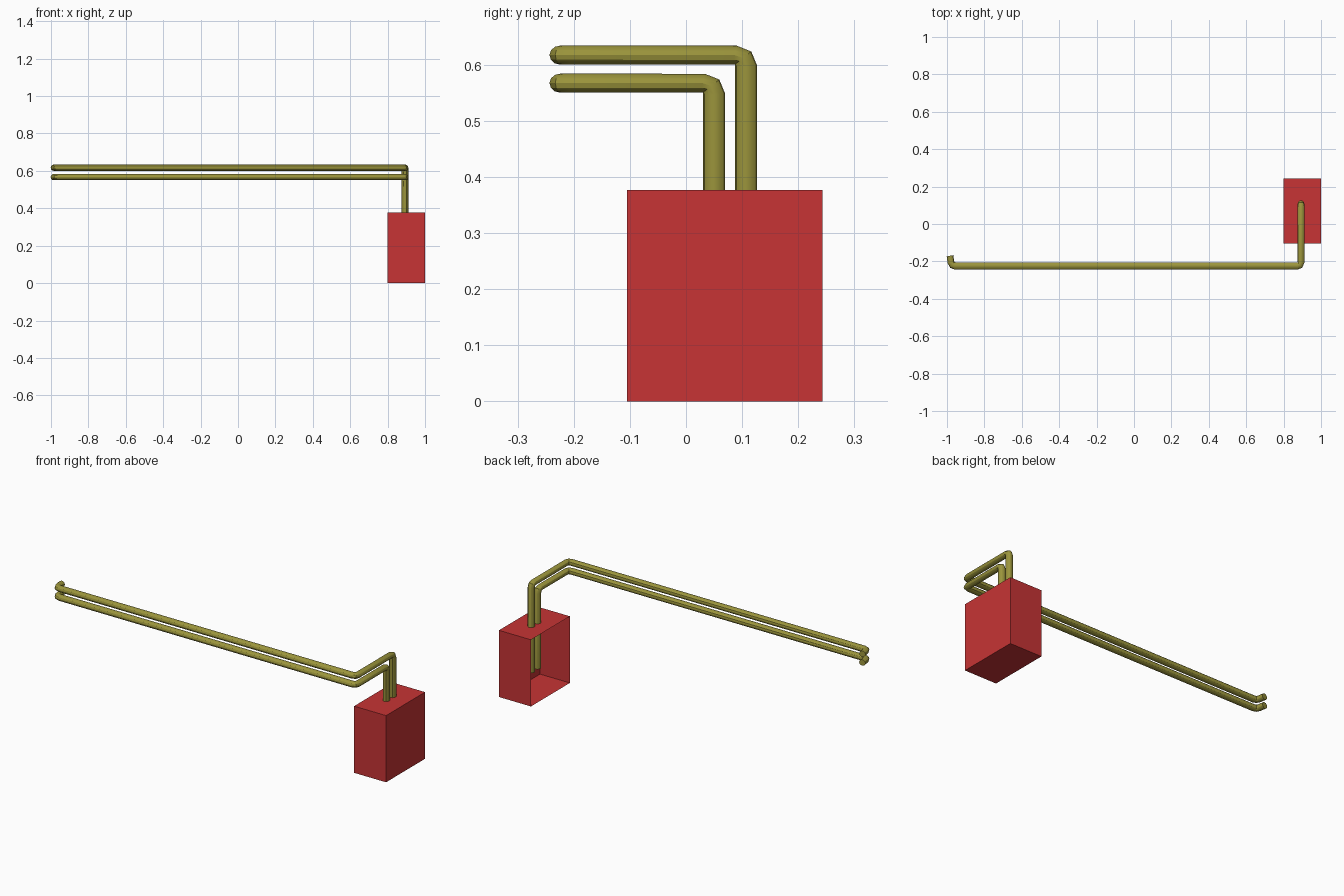
import bpy
import bmesh
from mathutils import Vector

cube = bpy.data.objects.get("Cube")
if cube:
    bpy.data.objects.remove(cube, do_unlink=True)


def material(name, rgb):
    mat = bpy.data.materials.new(name)
    mat.use_nodes = True
    colour = (*rgb, 1.0)
    mat.diffuse_color = colour
    mat.node_tree.nodes["Principled BSDF"].inputs["Base Color"].default_value = colour
    return mat


RED = material("red paint", (0.57, 0.034, 0.035))
OLIVE = material("olive metal", (0.33, 0.30, 0.045))


def box(name, low, high, open_side=None):
    """Box between two corners; faces facing open_side are left out."""
    bm = bmesh.new()
    bmesh.ops.create_cube(bm, size=1)
    bm.normal_update()
    if open_side:
        side = Vector(open_side)
        gone = [f for f in bm.faces if f.normal.dot(side) > 0.9]
        bmesh.ops.delete(bm, geom=gone, context='FACES')
    low, high = Vector(low), Vector(high)
    for v in bm.verts:
        v.co = (low + high) / 2 + v.co * (high - low)
    mesh = bpy.data.meshes.new(name)
    bm.to_mesh(mesh)
    bm.free()
    mesh.materials.append(RED)
    obj = bpy.data.objects.new(name, mesh)
    bpy.context.collection.objects.link(obj)
    return obj


def blunt_corners(points, cut):
    """Replace each inner corner of a path by a short two-step bend."""
    points = [Vector(p) for p in points]
    path = [points[0]]
    for a, b, c in zip(points, points[1:], points[2:]):
        back = (a - b).normalized() * cut
        ahead = (c - b).normalized() * cut
        path += [b + back, b + (back + ahead) * 0.25, b + ahead]
    return path + [points[-1]]


def pipe(name, points, radius=0.0195, squash=(0.92, 1.0, 0.87)):
    """Slightly flattened round pipe along a path."""
    curve = bpy.data.curves.new(name, 'CURVE')
    curve.dimensions = '3D'
    curve.bevel_depth = radius
    curve.bevel_resolution = 4
    curve.use_fill_caps = True
    path = blunt_corners(points, 0.02)
    spline = curve.splines.new('POLY')
    spline.points.add(len(path) - 1)
    for point, co in zip(spline.points, path):
        point.co = (*(c / s for c, s in zip(co, squash)), 1.0)
    curve.materials.append(OLIVE)
    obj = bpy.data.objects.new(name, curve)
    obj.scale = squash
    bpy.context.collection.objects.link(obj)
    bpy.ops.object.select_all(action='DESELECT')
    obj.select_set(True)
    bpy.context.view_layer.objects.active = obj
    bpy.ops.object.convert(target='MESH')
    bpy.ops.object.transform_apply(location=False, rotation=False, scale=True)
    bpy.ops.object.shade_smooth_by_angle()


# Housing: thin shell open towards the pipes, closed by a side plate
box("housing_shell", (0.80, -0.105, 0), (0.987, 0.243, 0.377), open_side=(-1, 0, 0))
box("housing_side_plate", (0.987, -0.105, 0), (1.0, 0.243, 0.377))

# Two pipes rise from the housing, run forward, then sideways to a short hook
for name, y, z in (("lower_pipe", 0.05, 0.567), ("upper_pipe", 0.107, 0.617)):
    pipe(name, [(0.893, y, 0.12), (0.893, y, z), (0.893, -0.224, z),
                (-0.976, -0.224, z), (-0.984, -0.17, z)])
